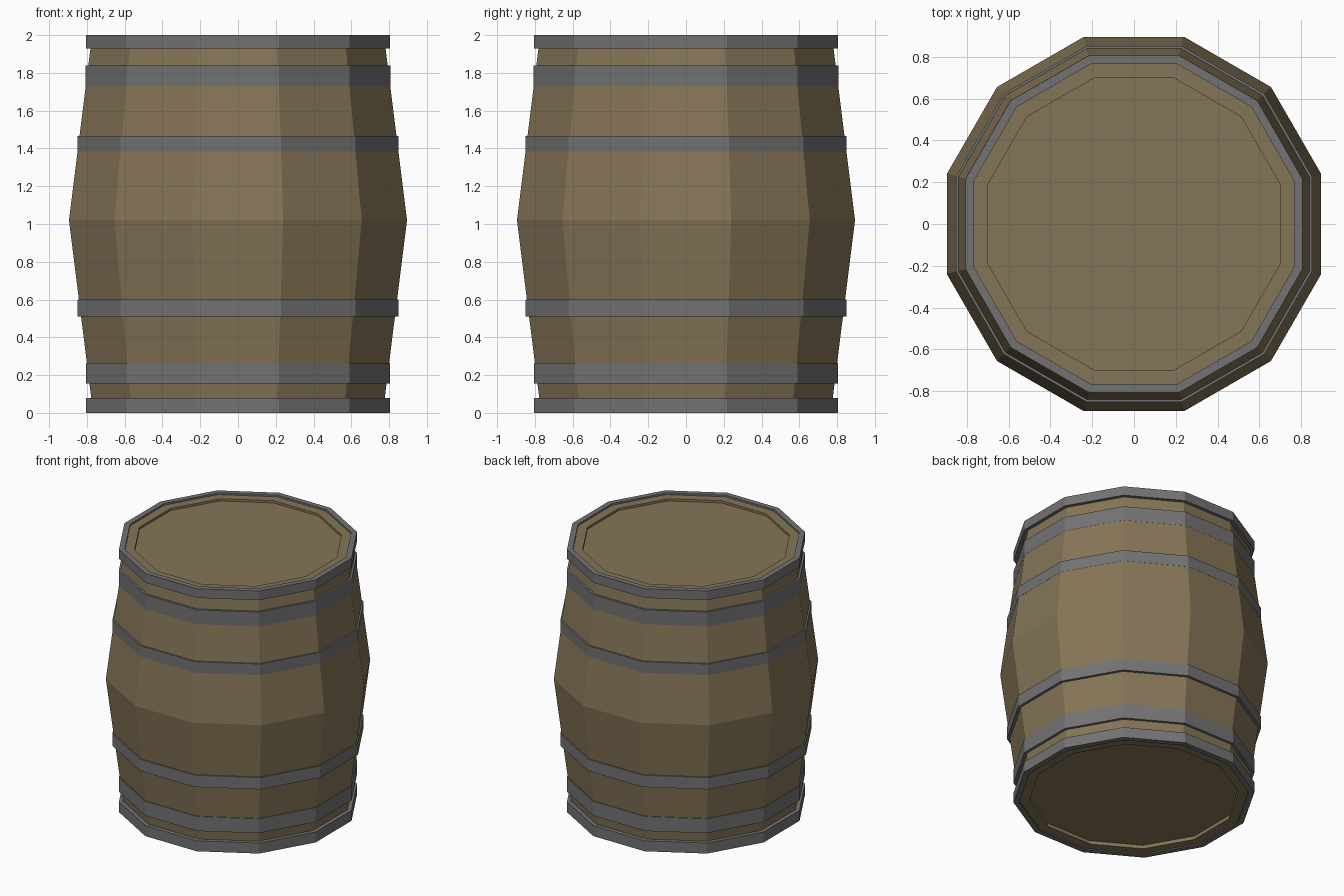
import bpy, math

if "Cube" in bpy.data.objects:
    bpy.data.objects.remove(bpy.data.objects["Cube"])

SIDES = 12
CORNER = 1 / math.cos(math.pi / SIDES)  # flat-to-flat radius -> corner radius


def material(name, rgb):
    m = bpy.data.materials.new(name)
    m.diffuse_color = (*rgb, 1)
    m.use_nodes = True
    m.node_tree.nodes["Principled BSDF"].inputs["Base Color"].default_value = m.diffuse_color
    return m


wood = material("oak_wood", (0.235, 0.178, 0.095))
iron = material("grey_iron", (0.17, 0.17, 0.172))


def lathe(name, profile, mat, closed=False):
    """Revolve (radius, z) points in 12 flat sides; ends are capped unless closed."""
    verts, faces = [], []
    for r, z in profile:
        for i in range(SIDES):
            a = 2 * math.pi * (i + 0.5) / SIDES
            verts.append((r * CORNER * math.cos(a), r * CORNER * math.sin(a), z))
    n = len(profile)
    for j in range(n if closed else n - 1):
        k = (j + 1) % n
        for i in range(SIDES):
            i2 = (i + 1) % SIDES
            faces.append((j * SIDES + i, j * SIDES + i2, k * SIDES + i2, k * SIDES + i))
    if not closed:
        faces.append(tuple(reversed(range(SIDES))))
        faces.append(tuple((n - 1) * SIDES + i for i in range(SIDES)))
    mesh = bpy.data.meshes.new(name)
    mesh.from_pydata(verts, [], faces)
    mesh.materials.append(mat)
    mesh.update()
    ob = bpy.data.objects.new(name, mesh)
    bpy.context.collection.objects.link(ob)
    return ob


# Bulging body with a recessed head at each end
lathe("barrel_body", [(0.70, 0.035), (0.70, 0.008), (0.768, 0.008), (0.895, 1.02),
                      (0.774, 1.987), (0.70, 1.987), (0.70, 1.97)], wood)

# Iron hoops: name, bottom, top, outer radius
hoops = [("bottom_rim_hoop", 0.0, 0.08, 0.806),
         ("lower_hoop", 0.155, 0.265, 0.806),
         ("lower_middle_hoop", 0.51, 0.60, 0.851),
         ("upper_middle_hoop", 1.38, 1.465, 0.851),
         ("upper_hoop", 1.73, 1.84, 0.807),
         ("top_rim_hoop", 1.93, 2.0, 0.806)]
for name, z0, z1, r in hoops:
    lathe(name, [(r - 0.04, z0), (r, z0), (r, z1), (r - 0.04, z1)], iron, closed=True)
